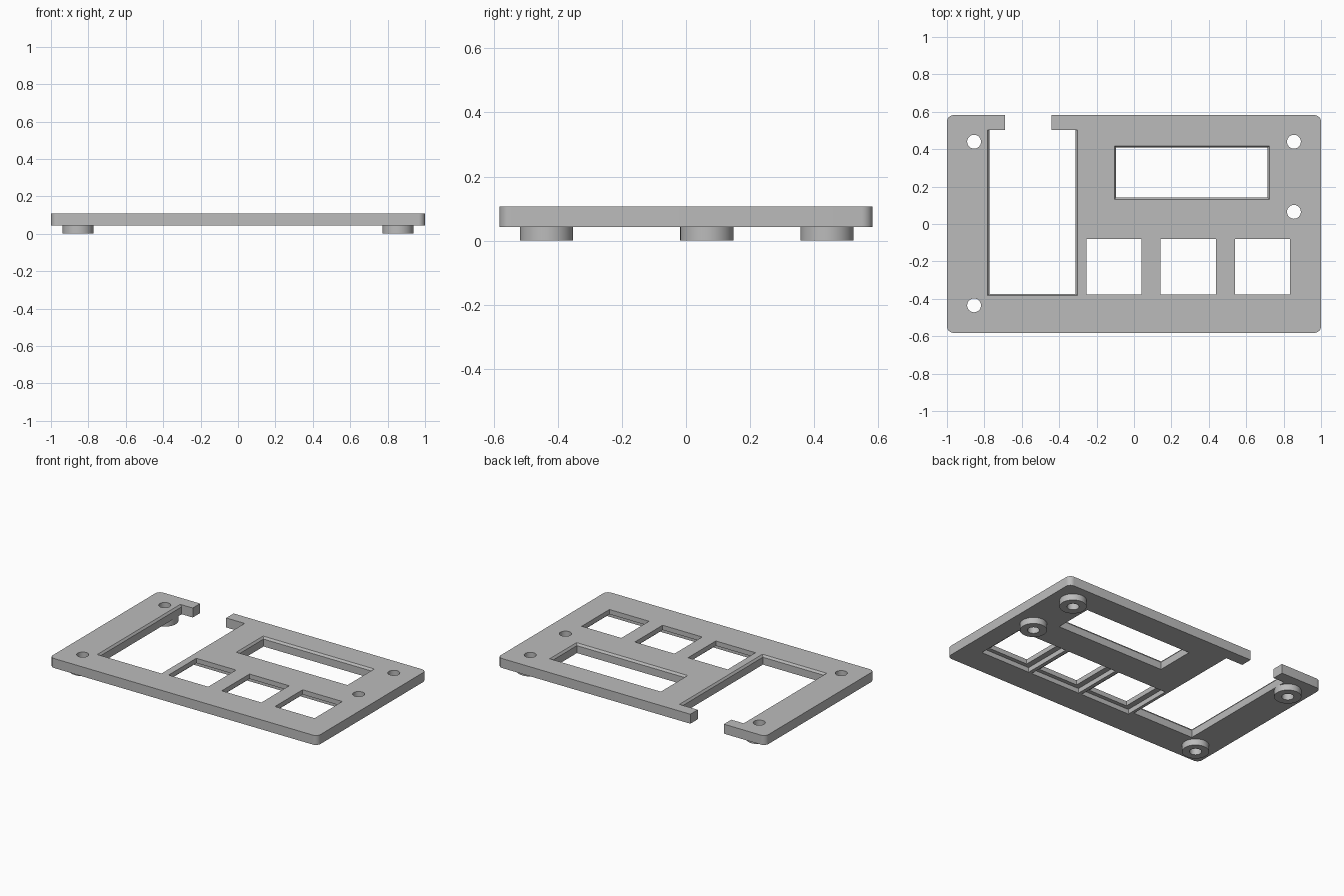
import bpy, bmesh
from mathutils import Vector

cube = bpy.data.objects.get("Cube")
if cube:
    bpy.data.objects.remove(cube, do_unlink=True)

BOTTOM, TOP = 0.043, 0.107
HALF_Y = 0.582
POSTS = [(-0.855, 0.44), (0.855, 0.44), (0.855, 0.065), (-0.855, -0.435)]

grey = bpy.data.materials.new("plain grey")
grey.use_nodes = True
colour = (0.5, 0.5, 0.5, 1)
grey.diffuse_color = colour
grey.node_tree.nodes["Principled BSDF"].inputs["Base Color"].default_value = colour


def finish(name, bm):
    bmesh.ops.recalc_face_normals(bm, faces=bm.faces)
    mesh = bpy.data.meshes.new(name)
    bm.to_mesh(mesh)
    bm.free()
    mesh.materials.append(grey)
    obj = bpy.data.objects.new(name, mesh)
    bpy.context.collection.objects.link(obj)
    return obj


def box(name, x0, x1, y0, y1, z0, z1, radius=0, flare=(0, 0, 0, 0)):
    """Box with optional rounded upright edges; flare widens its top per side."""
    bm = bmesh.new()
    bmesh.ops.create_cube(bm, size=1)
    for v in bm.verts:
        high = v.co.z > 0
        left, right, front, back = flare if high else (0, 0, 0, 0)
        v.co = Vector((x1 + right if v.co.x > 0 else x0 - left,
                       y1 + back if v.co.y > 0 else y0 - front,
                       z1 if high else z0))
    if radius:
        edges = [e for e in bm.edges if abs(e.verts[0].co.z - e.verts[1].co.z) > 0.01]
        bmesh.ops.bevel(bm, geom=edges, offset=radius, segments=8, profile=0.5,
                        affect='EDGES')
    return finish(name, bm)


def cylinder(name, x, y, radius, z0, z1):
    bm = bmesh.new()
    bmesh.ops.create_cone(bm, cap_ends=True, segments=48, radius1=radius,
                          radius2=radius, depth=z1 - z0)
    bmesh.ops.translate(bm, verts=bm.verts, vec=(x, y, (z0 + z1) / 2))
    return finish(name, bm)


def combine(target, tool, operation):
    mod = target.modifiers.new(tool.name, 'BOOLEAN')
    mod.operation = operation
    mod.solver = 'EXACT'
    mod.object = tool
    bpy.context.view_layer.objects.active = target
    bpy.ops.object.modifier_apply(modifier=mod.name)
    bpy.data.objects.remove(tool, do_unlink=True)


def opening(name, x0, x1, y0, y1, rim):
    """Straight cut through the plate with a narrow chamfer on the top rim."""
    combine(plate, box(name, x0, x1, y0, y1, -0.1, 0.2), 'DIFFERENCE')
    if any(rim):
        combine(plate, box(name + "_rim", x0, x1, y0, y1, TOP - 0.014, TOP + 0.014,
                           flare=[2 * r for r in rim]), 'DIFFERENCE')


# Rounded face plate
plate = box("face_plate", -1, 1, -HALF_Y, HALF_Y, BOTTOM, TOP, radius=0.035)

# Round standoffs under the plate, with through holes
for x, y in POSTS:
    combine(plate, cylinder("standoff", x, y, 0.083, 0, BOTTOM + 0.02), 'UNION')
for x, y in POSTS:
    combine(plate, cylinder("screw_hole", x, y, 0.037, -0.1, 0.2), 'DIFFERENCE')

# Tall slot, its gap in the back edge, and the display window
C = 0.01
opening("slot", -0.773, -0.313, -0.373, 0.503, (C, C, C, 0))
opening("slot_gap", -0.69, -0.44, 0.45, 0.7, (0, 0, 0, 0))
opening("display_window", -0.095, 0.715, 0.142, 0.408, (C, C, C, C))

# Three square key openings with wider recesses below
for i in range(3):
    x, y = -0.107 + 0.397 * i, -0.228
    opening("key_hole", x - 0.148, x + 0.148, y - 0.148, y + 0.148, (0, 0, 0, 0))
    combine(plate, box("key_recess", x - 0.186, x + 0.186, y - 0.175, y + 0.175,
                       -0.1, 0.075), 'DIFFERENCE')

# Smooth the round walls, keep the edges crisp
bpy.ops.object.select_all(action='DESELECT')
plate.select_set(True)
bpy.context.view_layer.objects.active = plate
bpy.ops.object.shade_smooth_by_angle(angle=0.5)
